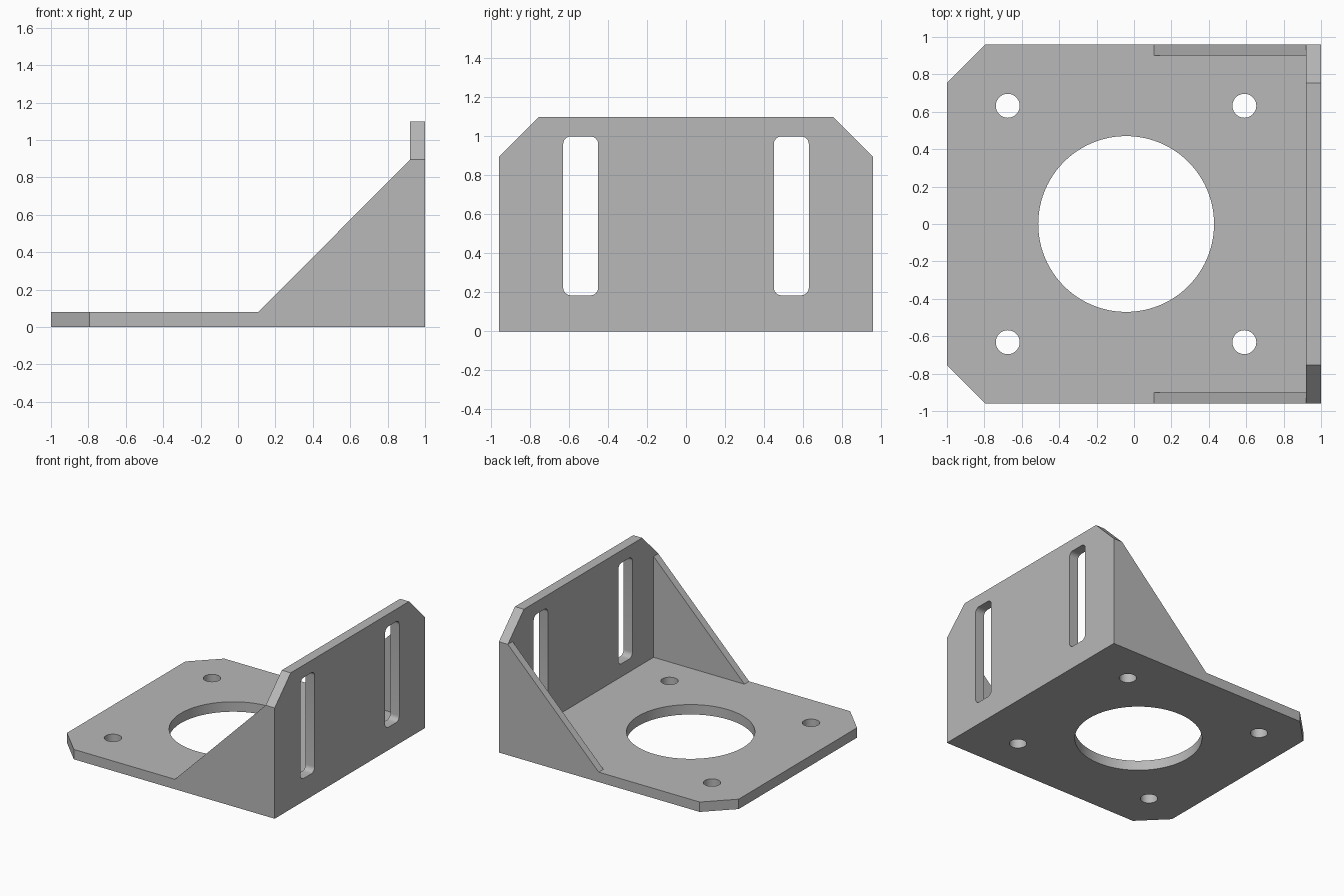
import bpy, bmesh, math
from mathutils import Matrix, Vector

cube = bpy.data.objects.get("Cube")
if cube:
    bpy.data.objects.remove(cube, do_unlink=True)

GREY = (0.48, 0.48, 0.48, 1.0)
grey = bpy.data.materials.new("plain grey")
grey.use_nodes = True
grey.diffuse_color = GREY
grey.node_tree.nodes["Principled BSDF"].inputs["Base Color"].default_value = GREY

X, Y, Z = Vector((1, 0, 0)), Vector((0, 1, 0)), Vector((0, 0, 1))
T = 0.08            # plate thickness
W = 0.96            # half width
CUT = 0.205         # corner chamfer


def circle(cx, cy, r, n):
    return [(cx + r * math.cos(2 * math.pi * i / n),
             cy + r * math.sin(2 * math.pi * i / n)) for i in range(n)]


def slot(cx, low, high, half, r, steps=6):
    """Upright rectangle with rounded corners."""
    pts = []
    corners = [(cx + half - r, high - r), (cx - half + r, high - r),
               (cx - half + r, low + r), (cx + half - r, low + r)]
    for k, (px, py) in enumerate(corners):
        for i in range(steps + 1):
            a = math.pi / 2 * (k + i / steps)
            pts.append((px + r * math.cos(a), py + r * math.sin(a)))
    return pts


def plate(name, loops, thickness, u, v, centre):
    """Fill an outline with holes and thicken it across the u, v plane."""
    curve = bpy.data.curves.new(name + "_outline", "CURVE")
    curve.dimensions = "2D"
    curve.fill_mode = "BOTH"
    curve.extrude = thickness / 2
    for pts in loops:
        spline = curve.splines.new("POLY")
        spline.points.add(len(pts) - 1)
        for p, (a, b) in zip(spline.points, pts):
            p.co = (a, b, 0, 1)
        spline.use_cyclic_u = True
    helper = bpy.data.objects.new(name + "_outline", curve)
    bpy.context.collection.objects.link(helper)
    bpy.context.view_layer.update()
    graph = bpy.context.evaluated_depsgraph_get()
    mesh = bpy.data.meshes.new_from_object(helper.evaluated_get(graph))
    bpy.data.objects.remove(helper, do_unlink=True)
    bpy.data.curves.remove(curve)

    # Stand the plate in place and clean it up
    frame = Matrix((u, v, u.cross(v))).transposed().to_4x4()
    bm = bmesh.new()
    bm.from_mesh(mesh)
    bm.transform(Matrix.Translation(centre) @ frame)
    bmesh.ops.remove_doubles(bm, verts=bm.verts, dist=0.0001)
    bmesh.ops.recalc_face_normals(bm, faces=bm.faces)
    bm.to_mesh(mesh)
    bm.free()
    mesh.materials.clear()
    mesh.materials.append(grey)
    obj = bpy.data.objects.new(name, mesh)
    bpy.context.collection.objects.link(obj)
    bpy.ops.object.select_all(action="DESELECT")
    obj.select_set(True)
    bpy.context.view_layer.objects.active = obj
    bpy.ops.object.shade_smooth_by_angle(angle=math.radians(30))
    return obj


# Base plate: two clipped corners, large bore, four bolt holes
base = [(1 - T, -W), (1 - T, W), (-1 + CUT, W), (-1, W - CUT),
        (-1, -W + CUT), (-1 + CUT, -W)]
holes = [circle(-0.042, 0, 0.47, 96)]
holes += [circle(x, y, 0.064, 40) for x in (-0.675, 0.59) for y in (-0.632, 0.632)]
plate("base_plate", [base] + holes, T, X, Y, Vector((0, 0, T / 2)))

# Upright wall: clipped top corners, two mounting slots
TOP = 1.1
wall = [(-W, 0), (W, 0), (W, TOP - CUT), (W - CUT, TOP),
        (-W + CUT, TOP), (-W, TOP - CUT)]
slots = [slot(s * 0.54, 0.185, 1.0, 0.09, 0.04) for s in (-1, 1)]
plate("upright_wall", [wall] + slots, T, Y, Z, Vector((1 - T / 2, 0, 0)))

# Triangular side gussets
RIB = 0.06
gusset = [(0.108, T), (1 - T, T), (1 - T, TOP - CUT)]
for side, s in (("right", -1), ("left", 1)):
    plate(side + "_gusset", [gusset], RIB, X, Z, Vector((0, s * (W - RIB / 2), 0)))
